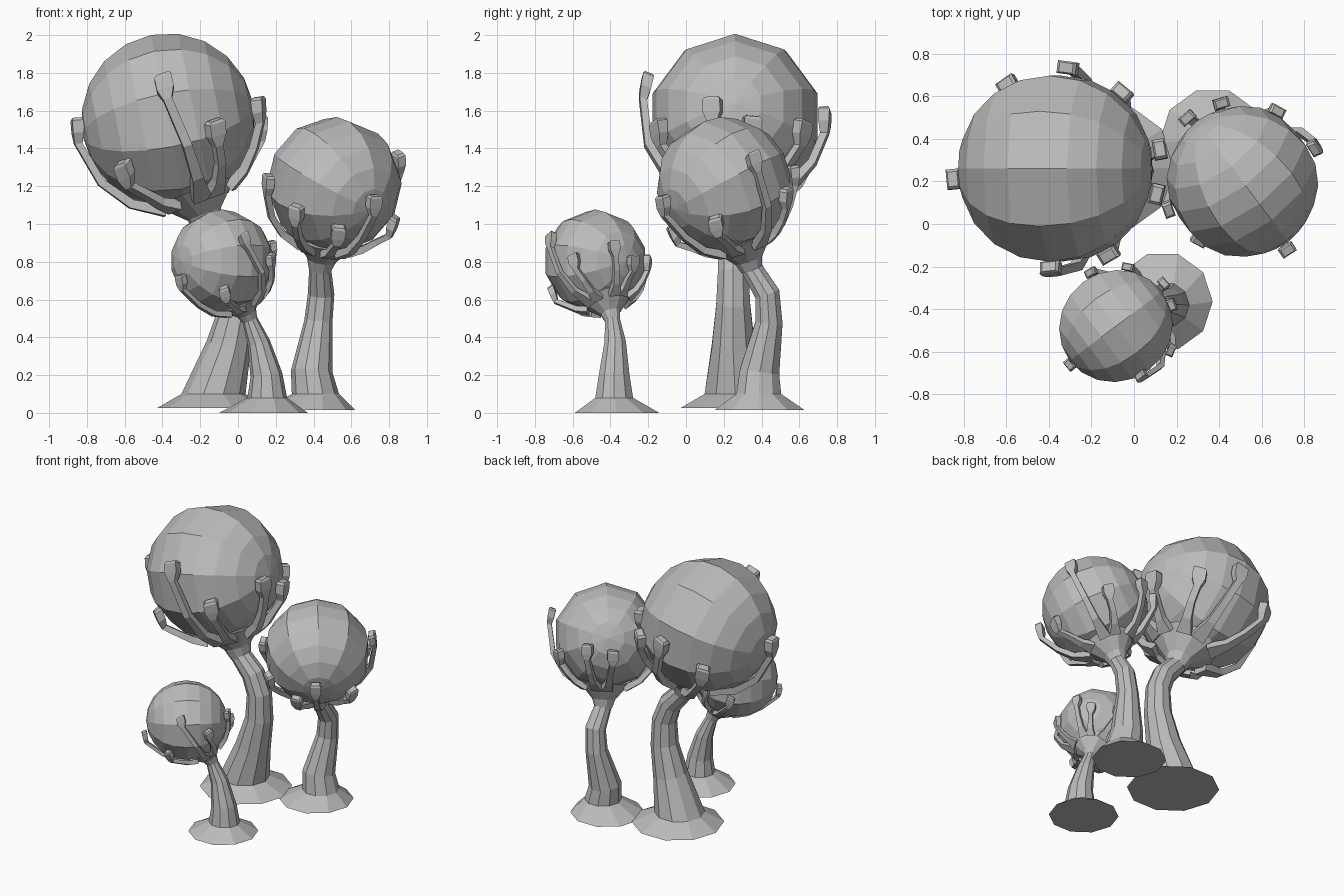
import bpy, bmesh, math
from mathutils import Vector, Matrix

old = bpy.data.objects.get("Cube")
if old:
    bpy.data.objects.remove(old)

grey = bpy.data.materials.new("plain_grey")
grey.use_nodes = True
grey.diffuse_color = (0.5, 0.5, 0.5, 1)
grey.node_tree.nodes["Principled BSDF"].inputs["Base Color"].default_value = (0.5, 0.5, 0.5, 1)

UP = Vector((0, 0, 1))


def finish(bm, name):
    bmesh.ops.recalc_face_normals(bm, faces=bm.faces)
    mesh = bpy.data.meshes.new(name)
    bm.to_mesh(mesh)
    bm.free()
    mesh.materials.append(grey)
    bpy.context.scene.collection.objects.link(bpy.data.objects.new(name, mesh))


def loft(bm, rings):
    """Skin a list of equal point rings and cap both ends."""
    loops = [[bm.verts.new(p) for p in ring] for ring in rings]
    n = len(loops[0])
    for a, b in zip(loops, loops[1:]):
        for i in range(n):
            j = (i + 1) % n
            bm.faces.new((a[i], a[j], b[j], b[i]))
    bm.faces.new(loops[0])
    bm.faces.new(loops[-1])


def circle(centre, axis, radius, n=10):
    side = Vector((0, 1, 0)).cross(axis).normalized()
    other = axis.cross(side).normalized()
    return [centre + radius * (math.cos(t) * side + math.sin(t) * other)
            for t in (2 * math.pi * i / n for i in range(n))]


def trunk(name, stations, aim):
    """Flared foot and bent stem; each station is x, y, z, radius."""
    pts = [Vector(s[:3]) for s in stations]
    rings = []
    for i, s in enumerate(stations):
        if i < 2:
            axis = UP
        elif i == len(pts) - 1:
            axis = (pts[i] - pts[i - 1]).normalized() + aim
        else:
            axis = pts[i + 1] - pts[i - 1]
        rings.append(circle(pts[i], axis.normalized(), s[3]))
    bm = bmesh.new()
    loft(bm, rings)
    finish(bm, name)


def crown(name, centre, radius, axis):
    """Faceted ball with its poles along the given axis."""
    axis = Vector(axis).normalized()
    side = axis.cross(UP).normalized()
    rot = Matrix((side, axis.cross(side), axis)).transposed().to_4x4()
    bm = bmesh.new()
    bmesh.ops.create_uvsphere(bm, u_segments=10, v_segments=10, radius=radius,
                              matrix=Matrix.Translation(centre) @ rot)
    finish(bm, name)


def cup(name, top, centre, radius, stem):
    """Funnel joining the stem to the underside of the crown."""
    d = (centre - top).normalized()
    bm = bmesh.new()
    loft(bm, [circle(top - d * stem * 0.3, d, stem),
              circle(top + d * radius * 0.12, d, stem * 1.35),
              circle(centre - d * radius * 0.87, d, radius * 0.5)])
    finish(bm, name)


def branch(bm, centre, radius, d, tip, size):
    """Thin arm hugging the crown, ending in a blocky bud."""
    u = (tip - centre).normalized()
    root = -d
    swing = root.angle(u)
    turn = root.cross(u).normalized()
    reach = (tip - centre).length
    stops = []
    # fraction of the sweep, distance from centre, half width, half depth
    start = min(0.45, 0.4 / swing)
    for f, dist, w, h in ((0, 1.05, 0.55, 0.3), (0.3, 1.06, 0.32, 0.25),
                          (0.62, 1.06, 0.26, 0.22)):
        frac = start + (0.9 - start) * f
        p = Matrix.Rotation(swing * frac, 3, turn) @ root
        stops.append((centre + p * radius * dist, p, w, h))
    # the bud leans towards vertical
    rise = (turn.cross(u) + UP * 0.8).normalized()
    end = centre + u * max(reach, radius * 1.04)
    for along, w, h in ((-0.9, 0.25, 0.22), (-0.3, 0.5, 0.3), (0.4, 0.5, 0.32),
                        (0.55, 0.36, 0.24)):
        stops.append((end + rise * size * along, u, w, h))
    rings = []
    for p, out, w, h in stops:
        a, b = turn * size * w, out * size * h
        rings.append([p + a + b, p - a + b, p - a - b, p + a - b])
    loft(bm, rings)


def tree(label, centre, radius, axis, stem, tips, size):
    centre = Vector(centre)
    top = Vector(stem[-1][:3])
    d = (centre - top).normalized()
    trunk(label + "_trunk", stem, d)
    crown(label + "_crown", centre, radius, axis)
    cup(label + "_cup", top, centre, radius, stem[-1][3])
    bm = bmesh.new()
    for tip in tips:
        branch(bm, centre, radius, d, Vector(tip), size)
    finish(bm, label + "_branches")


# Tall tree
tree("tall_tree", (-0.37, 0.26, 1.55), 0.46, (1, 0, 0.2),
     [(-0.12, 0.265, 0.025, 0.31), (-0.13, 0.26, 0.1, 0.17), (-0.05, 0.25, 0.35, 0.12),
      (0, 0.25, 0.57, 0.095), (0, 0.25, 0.75, 0.085), (-0.05, 0.25, 0.88, 0.08),
      (-0.16, 0.25, 1.0, 0.07)],
     [(-0.85, 0.21, 1.51), (-0.39, -0.21, 1.74), (-0.12, -0.14, 1.5), (-0.6, -0.06, 1.28),
      (0.11, 0.14, 1.62), (0.12, 0.35, 1.52), (-0.31, 0.73, 1.56), (-0.07, 0.6, 1.5),
      (-0.59, 0.65, 1.4)], 0.095)

# Middle tree
tree("middle_tree", (0.51, 0.2, 1.21), 0.357, (-0.6, 0.8, 0.4),
     [(0.37, 0.39, 0.015, 0.25), (0.41, 0.385, 0.1, 0.125), (0.39, 0.39, 0.22, 0.11),
      (0.425, 0.44, 0.48, 0.075), (0.44, 0.43, 0.63, 0.07), (0.435, 0.345, 0.77, 0.058)],
     [(0.16, 0.07, 1.22), (0.31, -0.07, 1.06), (0.53, -0.06, 0.96), (0.72, -0.12, 1.11),
      (0.82, 0.16, 1.0), (0.85, 0.36, 1.34), (0.41, 0.57, 1.27), (0.25, 0.5, 1.24),
      (0.67, 0.53, 1.15)], 0.075)

# Small tree
tree("small_tree", (-0.085, -0.48, 0.805), 0.272, (-0.8, -0.6, 0),
     [(0.135, -0.365, 0, 0.235), (0.155, -0.38, 0.08, 0.105), (0.15, -0.38, 0.2, 0.085),
      (0.11, -0.375, 0.37, 0.06), (0.06, -0.39, 0.5, 0.04)],
     [(-0.3, -0.66, 0.7), (0.035, -0.715, 0.92), (-0.07, -0.7, 0.64), (0.18, -0.38, 0.88),
      (0.17, -0.59, 0.81), (0.14, -0.28, 0.8), (-0.03, -0.22, 0.8), (-0.2, -0.23, 0.75)],
     0.057)
